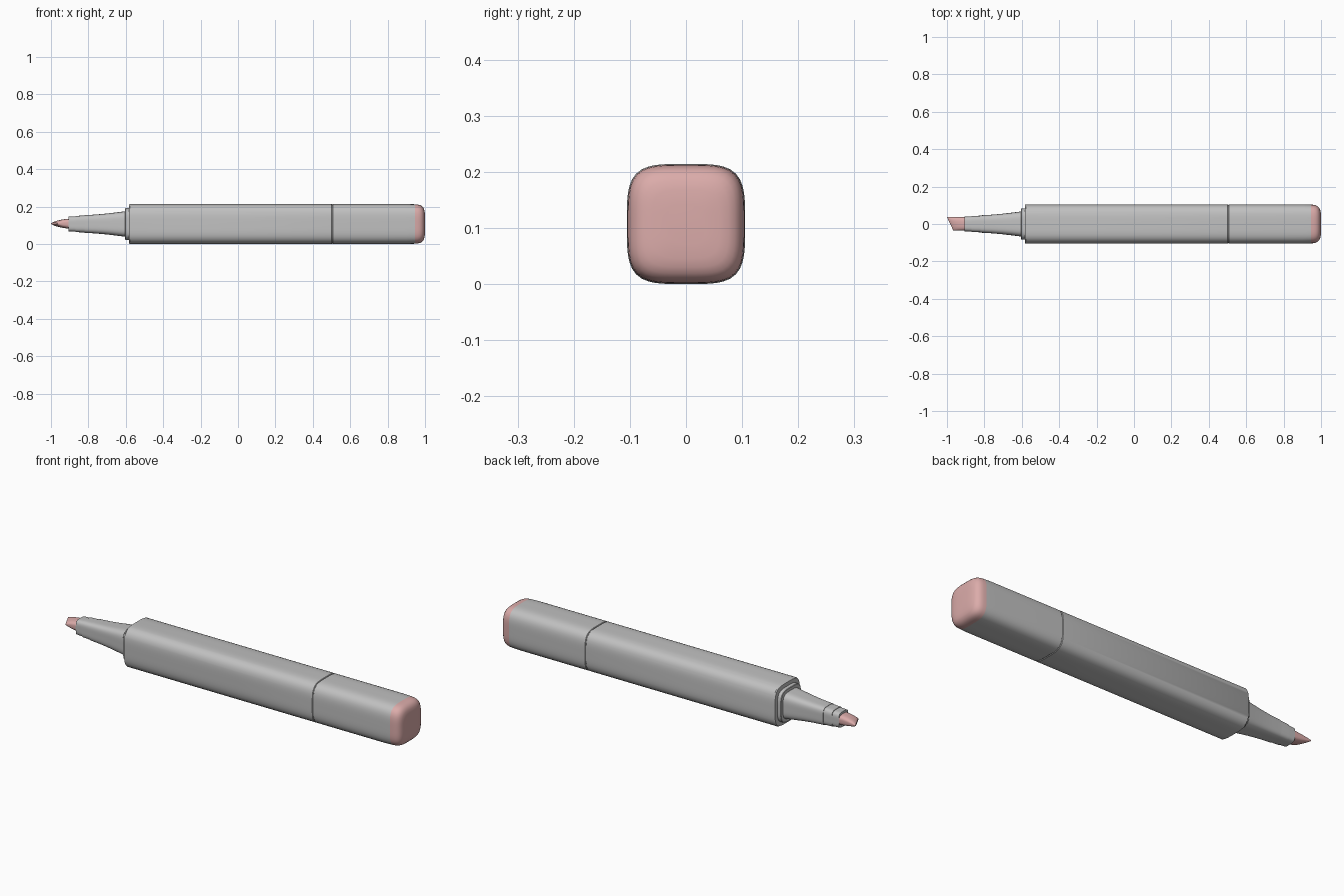
import bpy, bmesh, math

if "Cube" in bpy.data.objects:
    bpy.data.objects.remove(bpy.data.objects["Cube"])

CZ = 0.107  # height of the pen's long axis


def material(name, rgb):
    m = bpy.data.materials.new(name)
    m.diffuse_color = (*rgb, 1)
    m.use_nodes = True
    m.node_tree.nodes["Principled BSDF"].inputs["Base Color"].default_value = m.diffuse_color
    return m


GREY = material("light_grey", (0.53, 0.53, 0.53))
PINK = material("dusty_pink", (0.71, 0.41, 0.40))


def section(hy, hz, n, count=64):
    """Rounded-square (superellipse) outline."""
    pts = []
    for i in range(count):
        a = 2 * math.pi * i / count
        c, s = math.cos(a), math.sin(a)
        r = (abs(c) ** n + abs(s) ** n) ** (-1 / n)
        pts.append((hy * r * c, hz * r * s))
    return pts


def loft(name, rings, mat, n=4.0, warp=None):
    """Skin a row of rings (x, half width, half height) along x, capped at both ends."""
    bm = bmesh.new()
    loops = []
    for x, hy, hz in rings:
        loop = []
        for y, z in section(hy, hz, n):
            co = (x, y, CZ + z)
            loop.append(bm.verts.new(warp(*co) if warp else co))
        loops.append(loop)
    count = len(loops[0])
    for a, b in zip(loops, loops[1:]):
        for i in range(count):
            j = (i + 1) % count
            bm.faces.new((a[i], a[j], b[j], b[i]))
    bm.faces.new(loops[0])
    bm.faces.new(loops[-1])
    bmesh.ops.recalc_face_normals(bm, faces=bm.faces)
    me = bpy.data.meshes.new(name)
    bm.to_mesh(me)
    bm.free()
    me.materials.append(mat)
    ob = bpy.data.objects.new(name, me)
    bpy.context.collection.objects.link(ob)
    bpy.ops.object.select_all(action='DESELECT')
    ob.select_set(True)
    bpy.context.view_layer.objects.active = ob
    bpy.ops.object.shade_smooth_by_angle(angle=math.radians(32))
    return ob


def square(profile):
    """Rings slightly taller than wide, as on the barrel."""
    return [(x, h * 0.985, h) for x, h in profile]


# Barrel with small rounded lips
loft("barrel", square([(-0.584, 0.1), (-0.583, 0.104), (-0.578, 0.107),
                       (0.500, 0.107), (0.502, 0.105)]), GREY)

# Inner core seen in the seam between barrel and cap
loft("seam_core", square([(0.495, 0.1035), (0.512, 0.1035)]), GREY)

# Rear cap and its coloured end
loft("rear_cap", square([(0.505, 0.105), (0.507, 0.107), (0.90, 0.107),
                         (0.945, 0.1055)]), GREY)
loft("cap_end", square([(0.945, 0.1055), (0.960, 0.1042), (0.972, 0.1015),
                        (0.982, 0.0965), (0.990, 0.0885), (0.9955, 0.077),
                        (0.9985, 0.061), (1.0, 0.035)]), PINK)

# Collar in front of the barrel
loft("collar", square([(-0.604, 0.083), (-0.602, 0.085), (-0.575, 0.085)]), GREY)

# Flared nozzle with two stepped sleeves
loft("nozzle", square([(-0.82, 0.047), (-0.76, 0.0505), (-0.70, 0.056),
                       (-0.65, 0.062), (-0.60, 0.0685)]), GREY)
loft("middle_sleeve", square([(-0.868, 0.0435), (-0.81, 0.0455)]), GREY)
loft("front_sleeve", square([(-0.905, 0.0395), (-0.86, 0.0415)]), GREY)


# Chisel nib: x runs 0..1 and is stretched to a slanted tip
def chisel(t, y, z):
    tip = -0.983 - 0.017 * y / 0.036
    return (-0.89 + t * (tip + 0.89), y + 0.001, z + 0.002)


loft("chisel_nib", [(0, 0.036, 0.027), (0.3, 0.036, 0.0255), (0.6, 0.036, 0.0205),
                    (0.82, 0.036, 0.0145), (0.94, 0.036, 0.0095), (1, 0.036, 0.005)],
     PINK, n=3.0, warp=chisel)
